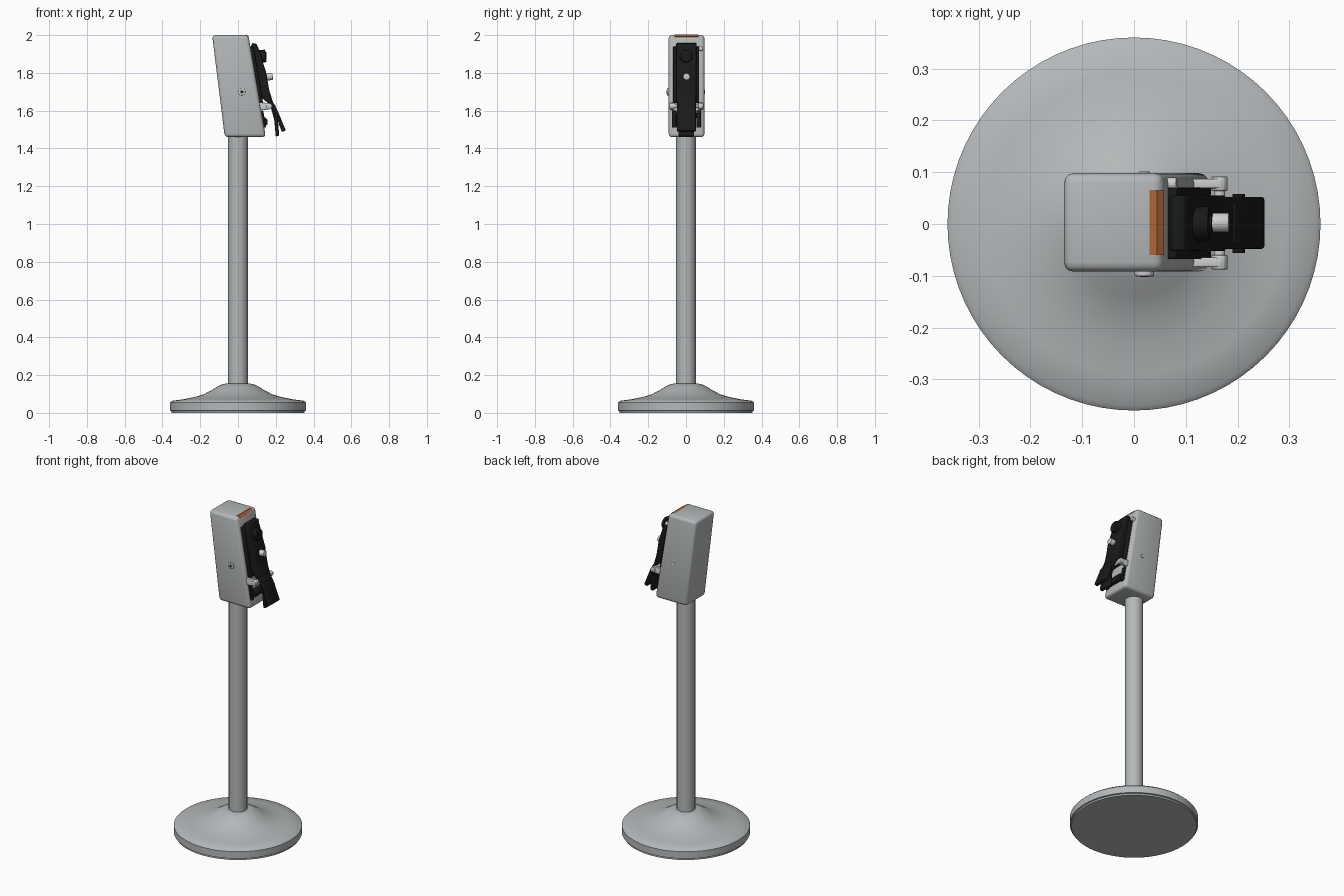
import bpy, bmesh, math
from mathutils import Vector

cube = bpy.data.objects.get("Cube")
if cube:
    bpy.data.objects.remove(cube, do_unlink=True)


def material(name, r, g, b):
    m = bpy.data.materials.new(name)
    m.use_nodes = True
    m.diffuse_color = (r, g, b, 1)
    m.node_tree.nodes["Principled BSDF"].inputs["Base Color"].default_value = (r, g, b, 1)
    return m


grey = material("grey metal", 0.46, 0.48, 0.49)
black = material("black plastic", 0.01, 0.01, 0.01)
pale = material("pale steel", 0.62, 0.63, 0.64)
rust = material("orange trim", 0.4, 0.13, 0.04)


def finish(name, bm, mat, bevel=0, segments=3):
    """Turn a bmesh into a shaded object, with rounded edges if asked."""
    bmesh.ops.recalc_face_normals(bm, faces=bm.faces)
    if bevel:
        bmesh.ops.bevel(bm, geom=list(bm.edges), offset=bevel, segments=segments,
                        profile=0.5, affect='EDGES', clamp_overlap=True)
    mesh = bpy.data.meshes.new(name)
    bm.to_mesh(mesh)
    bm.free()
    mesh.materials.append(mat)
    ob = bpy.data.objects.new(name, mesh)
    bpy.context.collection.objects.link(ob)
    bpy.ops.object.select_all(action='DESELECT')
    ob.select_set(True)
    bpy.context.view_layer.objects.active = ob
    bpy.ops.object.shade_smooth_by_angle(angle=math.radians(35))
    return ob


def extrude(name, profile, y0, y1, mat, bevel=0):
    """Side profile in x and z, extruded along y."""
    bm = bmesh.new()
    face = bm.faces.new([bm.verts.new((x, y0, z)) for x, z in profile])
    new = bmesh.ops.extrude_face_region(bm, geom=[face])["geom"]
    verts = [v for v in new if isinstance(v, bmesh.types.BMVert)]
    bmesh.ops.translate(bm, verts=verts, vec=(0, y1 - y0, 0))
    return finish(name, bm, mat, bevel)


def rod(name, a, b, radius, mat, sides=20, bevel=0):
    """Cylinder between two points."""
    a, b = Vector(a), Vector(b)
    bm = bmesh.new()
    bmesh.ops.create_cone(bm, cap_ends=True, segments=sides, radius1=radius,
                          radius2=radius, depth=(b - a).length)
    turn = (b - a).to_track_quat('Z', 'Y').to_matrix().to_4x4()
    turn.translation = (a + b) / 2
    bm.transform(turn)
    return finish(name, bm, mat, bevel, 2)


def lathe(name, profile, mat, sides=72):
    """Radius and height profile spun round the z axis."""
    bm = bmesh.new()
    verts = [bm.verts.new((r, 0, z)) for r, z in profile]
    edges = [bm.edges.new(pair) for pair in zip(verts, verts[1:])]
    bmesh.ops.spin(bm, geom=verts + edges, cent=(0, 0, 0), axis=(0, 0, 1),
                   angle=math.tau, steps=sides)
    bmesh.ops.remove_doubles(bm, verts=bm.verts, dist=0.0005)
    return finish(name, bm, mat)


def face_x(z):
    """Position of the sloping face of the head at a height."""
    return 0.06 + (1.97 - z) * 0.167


# Flared base and pole
lathe("base", [(0, 0), (.352, 0), (.352, .01), (.36, .012), (.36, .055), (.35, .064),
               (.29, .072), (.23, .084), (.18, .099), (.14, .12), (.11, .139),
               (.085, .151), (.06, .156), (0, .156)], grey)
rod("pole", (0, 0, .15), (0, 0, 1.48), .052, grey, 40)

# Tilted head with rounded edges
extrude("head", [(-.137, 2), (.055, 2), (.147, 1.46), (-.07, 1.46)], -.092, .098, grey, .018)
extrude("head_trim", [(.03, 2.0), (.044, 2.002), (.058, 1.992), (.05, 1.985)], -.06, .066, rust)

# Screws on the sides of the head
rod("front_screw", (.02, -.085, 1.7), (.02, -.101, 1.7), .019, pale, bevel=.004)
rod("front_screw_socket", (.02, -.1, 1.7), (.02, -.1025, 1.7), .009, black, 6)
rod("back_screw", (.02, .09, 1.7), (.02, .101, 1.7), .011, pale, bevel=.003)

# Backing plate of the lever
extrude("backing_plate", [(face_x(1.94) - .01, 1.94), (face_x(1.94) + .018, 1.94),
                          (face_x(1.64) + .018, 1.64), (face_x(1.64) - .01, 1.64)],
        -.068, .07, black, .006)

# Lever body, bending away from the head at the bottom
extrude("lever_body", [(.062, 1.92), (.075, 1.958), (.098, 1.955), (.113, 1.92),
                       (.13, 1.86), (.15, 1.8), (.163, 1.72), (.178, 1.65),
                       (.165, 1.635), (.11, 1.68)], -.052, .055, black, .005)
extrude("lever_handle", [(.14, 1.71), (.168, 1.7), (.185, 1.645), (.21, 1.6), (.253, 1.495),
                         (.232, 1.487), (.198, 1.58), (.165, 1.64)],
        -.048, .052, black, .005)
extrude("inner_blade", [(.165, 1.65), (.198, 1.63), (.21, 1.57), (.218, 1.468),
                        (.2, 1.462), (.192, 1.55)], -.04, .042, black, .005)

# Knob and centre pin standing out of the lever
rod("knob", (.1, 0, 1.885), (.147, 0, 1.89), .034, black, 24, .006)
rod("knob_cap", (.145, 0, 1.89), (.15, 0, 1.89), .02, black, 6)
rod("centre_pin", (.13, .003, 1.778), (.184, .003, 1.78), .019, pale, 12, .004)
rod("handle_pin", (.202, -.056, 1.575), (.202, .058, 1.575), .013, black, 10)

# Bracket arms and pivot holding the lever
for side, y in (("front", -.074), ("back", .078)):
    extrude(side + "_bracket_arm", [(.1, 1.645), (.17, 1.64), (.178, 1.622),
                                    (.168, 1.607), (.1, 1.6)], y - .009, y + .009, pale, .003)
    rod(side + "_pivot_end", (.165, y - .014, 1.624), (.165, y + .014, 1.624), .016, pale, 16, .004)
    extrude(side + "_bracket_foot", [(face_x(1.6) - .01, 1.6), (face_x(1.6) + .012, 1.6),
                                     (face_x(1.51) + .012, 1.51), (face_x(1.51) - .01, 1.51)],
            y * .85 - .012, y * .85 + .012, black, .003)
rod("pivot_rod", (.165, -.074, 1.624), (.165, .078, 1.624), .011, pale, 16)

# Lower stop block and upper peg
extrude("stop_block", [(.12, 1.565), (.145, 1.565), (.157, 1.55), (.155, 1.525), (.13, 1.515)],
        -.05, .052, black, .004)
rod("upper_peg", (.05, .078, 1.925), (.083, .078, 1.93), .012, pale, 16, .004)
